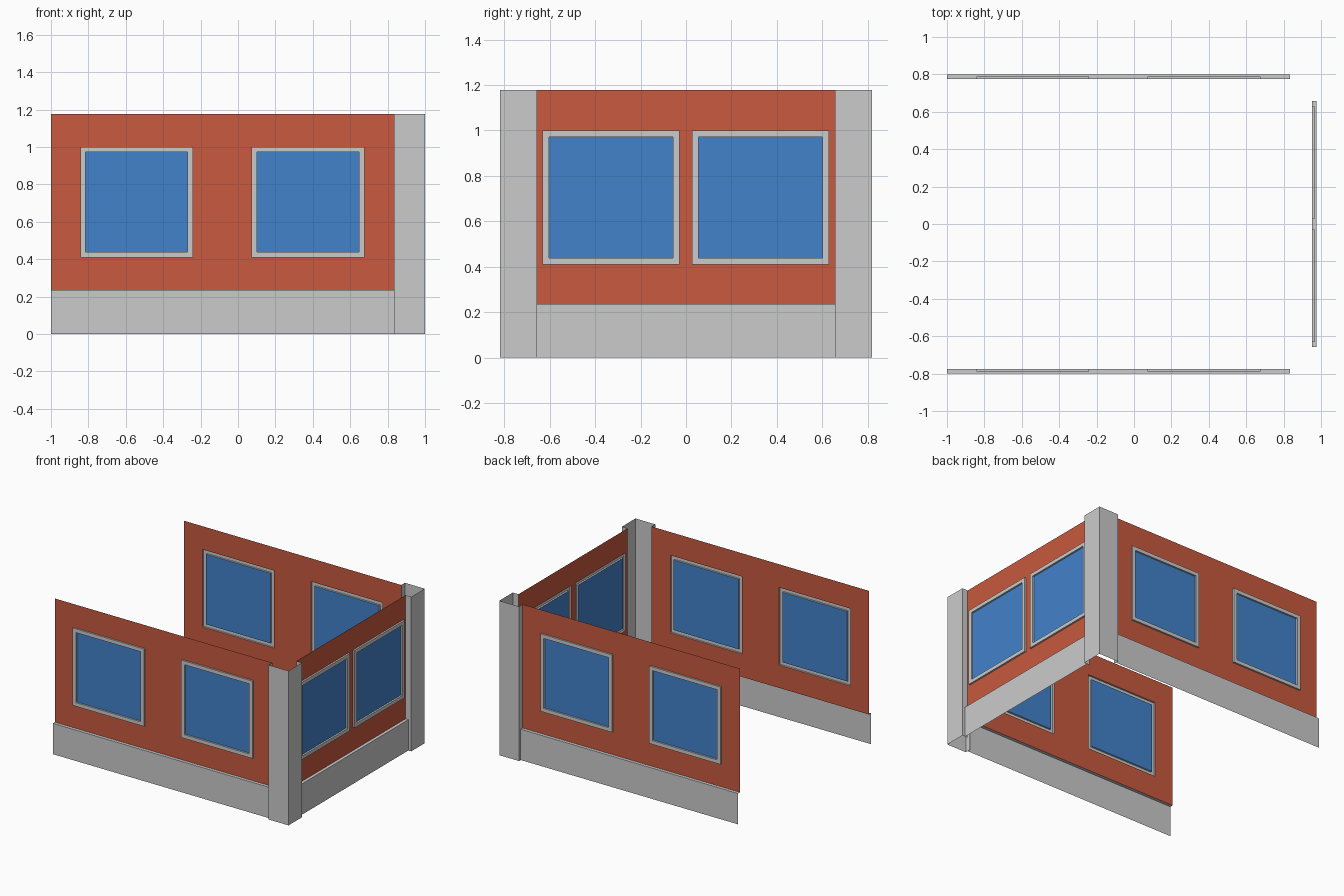
import bpy, bmesh
from math import radians
from mathutils import Matrix

if "Cube" in bpy.data.objects:
    bpy.data.objects.remove(bpy.data.objects["Cube"])

TOP, PLINTH = 1.177, 0.235        # wall top, plinth height
STEP, RAISE = 0.024, 0.013        # plinth and frame projection
WIN_W, WIN_Z0, WIN_Z1, RIM = 0.602, 0.41, 1.0, 0.028


def material(name, rgb):
    m = bpy.data.materials.new(name)
    m.diffuse_color = (*rgb, 1)
    m.use_nodes = True
    m.node_tree.nodes["Principled BSDF"].inputs["Base Color"].default_value = m.diffuse_color
    return m


BRICK = material("brick_red", (0.58, 0.10, 0.05))
BLUE = material("glass_blue", (0.055, 0.223, 0.597))


def make(name, quads, rot=0, mat=None):
    bm = bmesh.new()
    for q in quads:
        bm.faces.new([bm.verts.new(p) for p in q])
    bmesh.ops.remove_doubles(bm, verts=bm.verts, dist=1e-5)
    bm.transform(Matrix.Rotation(radians(rot), 4, 'Z'))
    me = bpy.data.meshes.new(name)
    bm.to_mesh(me)
    bm.free()
    ob = bpy.data.objects.new(name, me)
    bpy.context.collection.objects.link(ob)
    if mat:
        me.materials.append(mat)


def panel(x0, x1, z0, z1, y):
    return [(x0, y, z0), (x1, y, z0), (x1, y, z1), (x0, y, z1)]


def rect(x0, x1, z0, z1, y):
    return panel(x0, x1, z0, z1, y)


def loft(a, b):
    # band of quads from loop a to loop b
    return [[a[i], a[(i + 1) % 4], b[(i + 1) % 4], b[i]] for i in range(4)]


def wall(side, x0, x1, y, centres, rot):
    # red sheet with window openings
    spans = [(c - WIN_W / 2, c + WIN_W / 2) for c in sorted(centres)]
    us = [x0, *[u for s in spans for u in s], x1]
    zs = [PLINTH, WIN_Z0, WIN_Z1, TOP]
    make(side + "_wall", [panel(us[i], us[i + 1], zs[j], zs[j + 1], y)
                          for i in range(5) for j in range(3)
                          if not (i % 2 and j == 1)], rot, BRICK)
    # plinth face and ledge
    p = y - STEP
    make(side + "_plinth", [panel(x0, x1, 0, PLINTH, p),
                            [(x0, p, PLINTH), (x1, p, PLINTH),
                             (x1, y, PLINTH), (x0, y, PLINTH)]], rot)
    # raised frames with recessed glass
    for n, (a, b) in enumerate(spans, 1):
        inner = (a + RIM, b - RIM, WIN_Z0 + RIM, WIN_Z1 - RIM)
        loops = [rect(a, b, WIN_Z0, WIN_Z1, y),
                 rect(a, b, WIN_Z0, WIN_Z1, y - RAISE),
                 rect(*inner, y - RAISE), rect(*inner, y)]
        make(f"{side}_window_frame_{n}",
             [q for k in range(3) for q in loft(loops[k], loops[k + 1])], rot)
        make(f"{side}_window_glass_{n}", [panel(*inner, y)], rot, BLUE)


wall("front", -1, 0.833, -0.776, [-0.542, 0.374], 0)
wall("back", -0.833, 1, -0.776, [0.542, -0.374], 180)
wall("right", -0.657, 0.657, -0.952, [-0.33, 0.328], 90)

# open corner pillars with short returns to the walls
profile = [(0.833, -0.776), (0.833, -0.82), (1, -0.82), (1, -0.657), (0.952, -0.657)]
for name, s in (("front_corner_pillar", 1), ("back_corner_pillar", -1)):
    pts = [(x, y * s) for x, y in profile][::s]
    make(name, [[(*a, 0), (*b, 0), (*b, TOP), (*a, TOP)]
                for a, b in zip(pts, pts[1:])])
